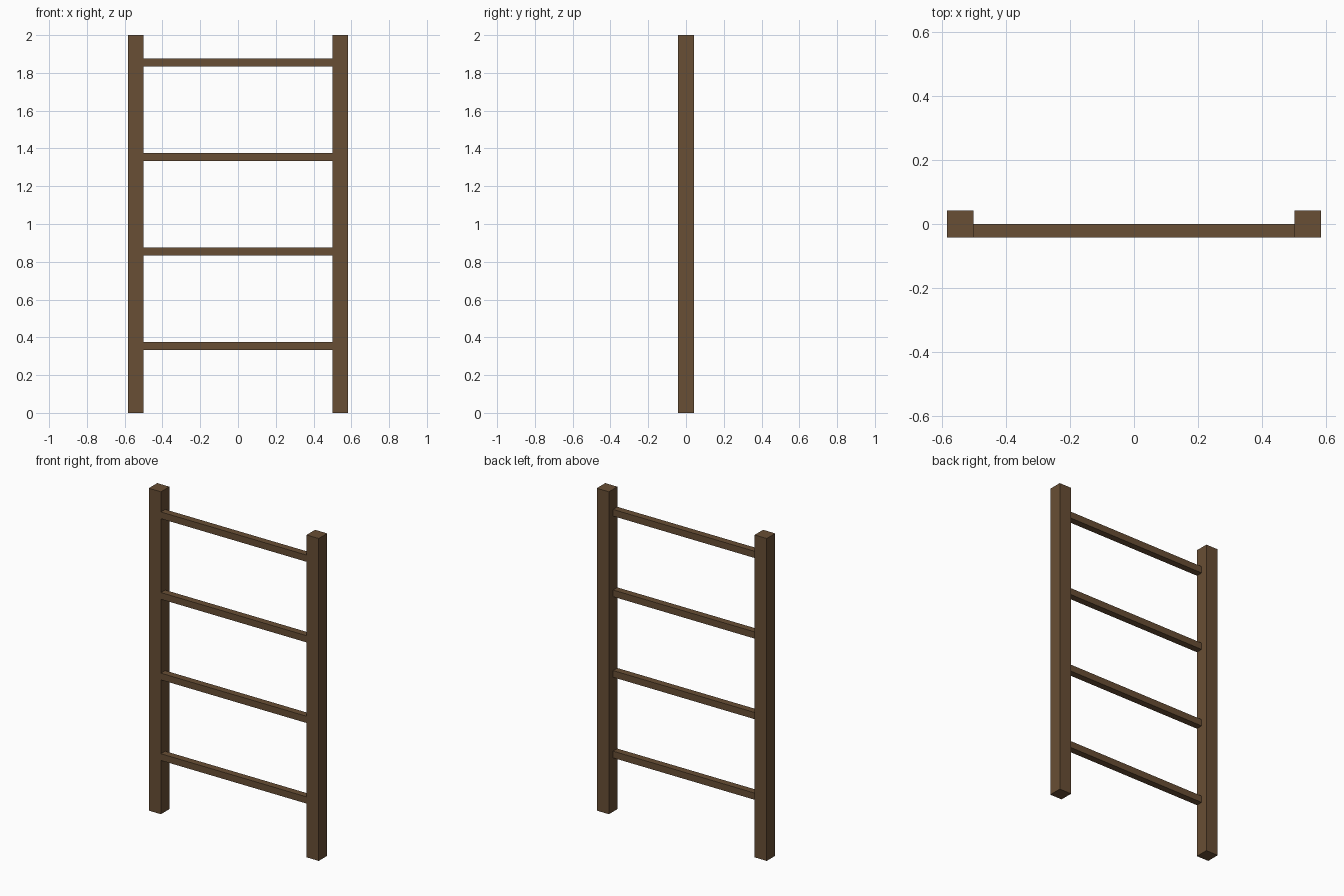
import bpy

cube = bpy.data.objects.get("Cube")
if cube:
    bpy.data.objects.remove(cube, do_unlink=True)

U = 1 / 24  # one unit of the timber grid

wood = bpy.data.materials.new("brown_wood")
wood.use_nodes = True
color = (0.138, 0.077, 0.035, 1)
wood.diffuse_color = color
bsdf = next(n for n in wood.node_tree.nodes if n.type == 'BSDF_PRINCIPLED')
bsdf.inputs["Base Color"].default_value = color
bsdf.inputs["Roughness"].default_value = 0.9


def beam(name, low, high):
    """Box between two opposite corners, given in timber units."""
    center = [(a + b) / 2 * U for a, b in zip(low, high)]
    size = [(b - a) * U for a, b in zip(low, high)]
    bpy.ops.mesh.primitive_cube_add(size=1, location=center)
    obj = bpy.context.object
    obj.name = name
    obj.scale = size
    bpy.ops.object.transform_apply(location=False, rotation=False, scale=True)
    obj.data.materials.append(wood)


# Upright side rails
beam("left_rail", (12, -1, 0), (14, 1, 48))
beam("right_rail", (-14, -1, 0), (-12, 1, 48))

# Rungs, flush with the front of the rails
for i in range(4):
    z = 8 + 12 * i
    beam(f"rung_{i + 1}", (-12, -1, z), (12, 0, z + 1))
